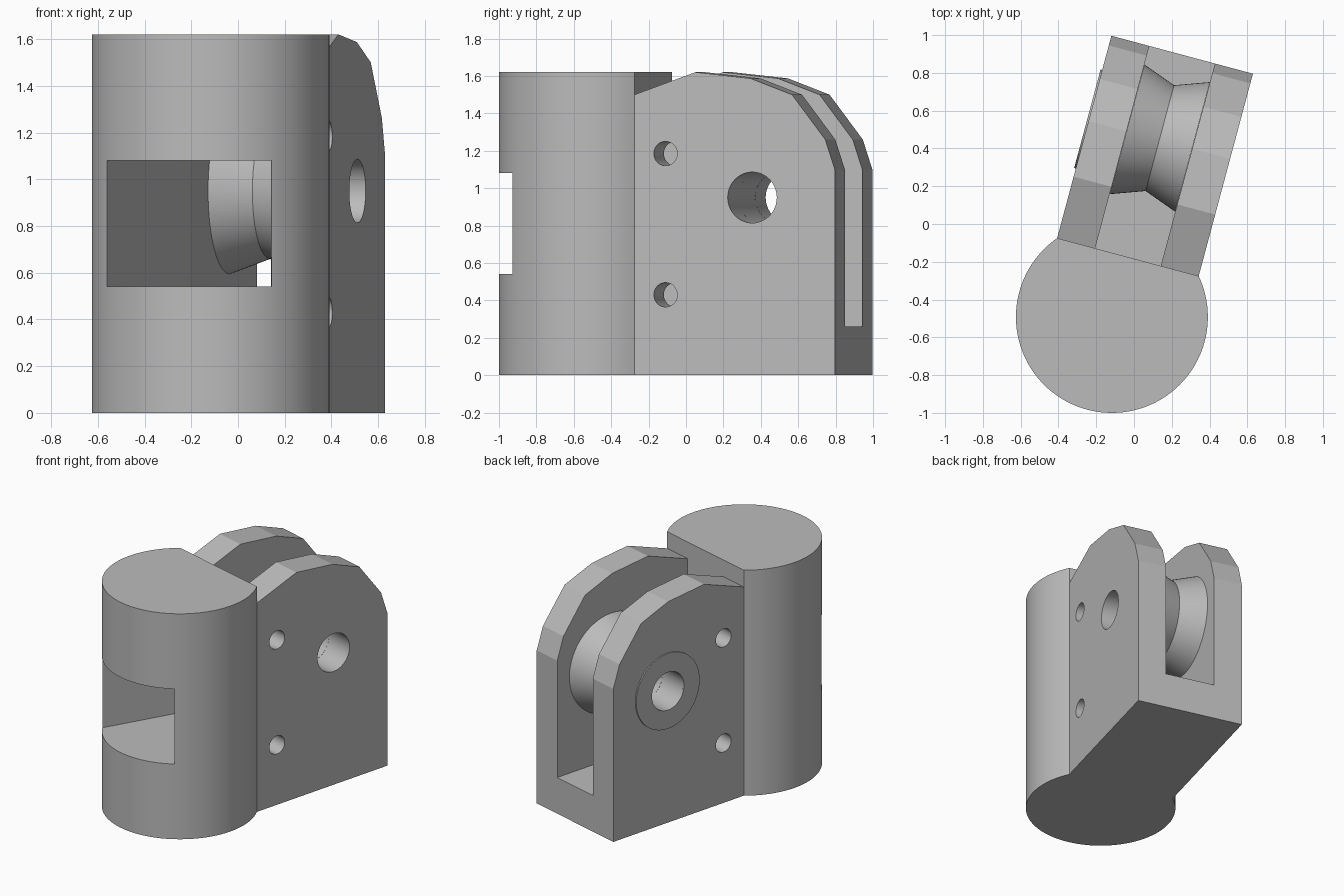
import bpy, bmesh, math
from mathutils import Matrix, Vector

if "Cube" in bpy.data.objects:
    bpy.data.objects.remove(bpy.data.objects["Cube"], do_unlink=True)

# Main dimensions; local x runs across the fork, local y along it
HEIGHT, RADIUS, HALF, SLOT = 1.62, 0.508, 0.388, 0.18
CHORD = math.sqrt(RADIUS**2 - HALF**2)
END = 1.437
AXLE_Y, AXLE_Z, BORE = 0.98, 0.95, 0.136
FRAME = Matrix.Translation((-0.117, -0.492, 0)) @ Matrix.Rotation(math.radians(-15), 4, "Z")

grey = bpy.data.materials.new("plain_grey")
grey.use_nodes = True
grey.diffuse_color = (0.5, 0.5, 0.5, 1)
grey.node_tree.nodes["Principled BSDF"].inputs["Base Color"].default_value = (0.5, 0.5, 0.5, 1)


def finish(name, bm):
    """Turn a bmesh into an object placed in the turned frame."""
    bmesh.ops.recalc_face_normals(bm, faces=bm.faces)
    mesh = bpy.data.meshes.new(name)
    bm.to_mesh(mesh)
    bm.free()
    mesh.materials.append(grey)
    obj = bpy.data.objects.new(name, mesh)
    bpy.context.collection.objects.link(obj)
    obj.matrix_world = FRAME
    return obj


def prism(name, points, lo, hi, across=False):
    """Extrude an outline upwards, or across the fork for (y, z) outlines."""
    bm = bmesh.new()
    place = (lambda p: (lo, p[0], p[1])) if across else (lambda p: (p[0], p[1], lo))
    face = bm.faces.new([bm.verts.new(place(p)) for p in points])
    new = bmesh.ops.extrude_face_region(bm, geom=[face])["geom"]
    move = Vector((hi - lo, 0, 0)) if across else Vector((0, 0, hi - lo))
    bmesh.ops.translate(bm, vec=move, verts=[v for v in new if isinstance(v, bmesh.types.BMVert)])
    return finish(name, bm)


def ring(name, profile):
    """Revolve a closed (x, radius) profile about the axle."""
    bm = bmesh.new()
    verts = [bm.verts.new((x, AXLE_Y, AXLE_Z + r)) for x, r in profile]
    edges = [bm.edges.new((verts[i - 1], verts[i])) for i in range(len(verts))]
    bmesh.ops.spin(bm, geom=verts + edges, cent=(0, AXLE_Y, AXLE_Z), axis=(1, 0, 0),
                   angle=math.tau, steps=64)
    bmesh.ops.remove_doubles(bm, verts=bm.verts, dist=1e-4)
    return finish(name, bm)


def circle(y, z, r, n=48):
    return [(y + r * math.cos(math.tau * i / n), z + r * math.sin(math.tau * i / n)) for i in range(n)]


def cut(obj, cutters):
    """Subtract the cutters, keep the result and drop the helpers."""
    for c in cutters:
        c.hide_render = True
        mod = obj.modifiers.new("cut", "BOOLEAN")
        mod.operation, mod.solver, mod.object = "DIFFERENCE", "EXACT", c
    bpy.context.view_layer.update()
    result = bpy.data.meshes.new_from_object(obj.evaluated_get(bpy.context.evaluated_depsgraph_get()))
    obj.modifiers.clear()
    obj.data = result
    for c in cutters:
        bpy.data.objects.remove(c, do_unlink=True)


def smooth(obj, degrees):
    bpy.ops.object.select_all(action="DESELECT")
    obj.select_set(True)
    bpy.context.view_layer.objects.active = obj
    bpy.ops.object.shade_smooth_by_angle(angle=math.radians(degrees))


# Round column with a flat back, and a window tapering through to the slot
start = math.atan2(CHORD, HALF)
sweep = math.pi + 2 * start
arc = [math.pi - start + sweep * i / 96 for i in range(97)]
column = prism("round_column", [(RADIUS * math.cos(a), RADIUS * math.sin(a)) for a in arc], 0, HEIGHT)
taper = (0.365 - SLOT) / (CHORD + 0.355)
front, back = -0.7, CHORD + 0.1
wide, narrow = SLOT + taper * (CHORD - front), SLOT - taper * 0.1
window = prism("window_cutter", [(-wide, front), (wide, front), (narrow, back), (-narrow, back)], 0.54, 1.08)
cut(column, [window])
smooth(column, 12)

# Fork with faceted cheeks, central slot, axle hole and two small pin holes
outline = [(CHORD, 0), (END, 0), (END, 1.1), (1.384, 1.26), (1.2, 1.5),
           (0.97, 1.587), (0.665, HEIGHT), (CHORD, 1.5)]
fork = prism("fork", outline, -HALF, HALF, True)
slot = prism("slot_cutter", [(-SLOT, CHORD - 0.1), (SLOT, CHORD - 0.1), (SLOT, 2), (-SLOT, 2)], 0.26, 2)
holes = [prism("hole_cutter", circle(y, z, r), -1, 1, True)
         for y, z, r in ((AXLE_Y, AXLE_Z, BORE), (0.5, 1.185, 0.065), (0.5, 0.43, 0.065))]
cut(fork, [slot] + holes)
smooth(fork, 12)

# Grooved roller and the thin axle collar on the right cheek
side = SLOT - 0.001
roller = ring("grooved_roller", [(-side, BORE), (-side, 0.355), (0, 0.29), (side, 0.355), (side, BORE)])
collar = ring("axle_collar", [(-HALF - 0.009, BORE), (-HALF - 0.009, 0.27), (-HALF, 0.27), (-HALF, BORE)])
for part in (roller, collar):
    smooth(part, 30)
